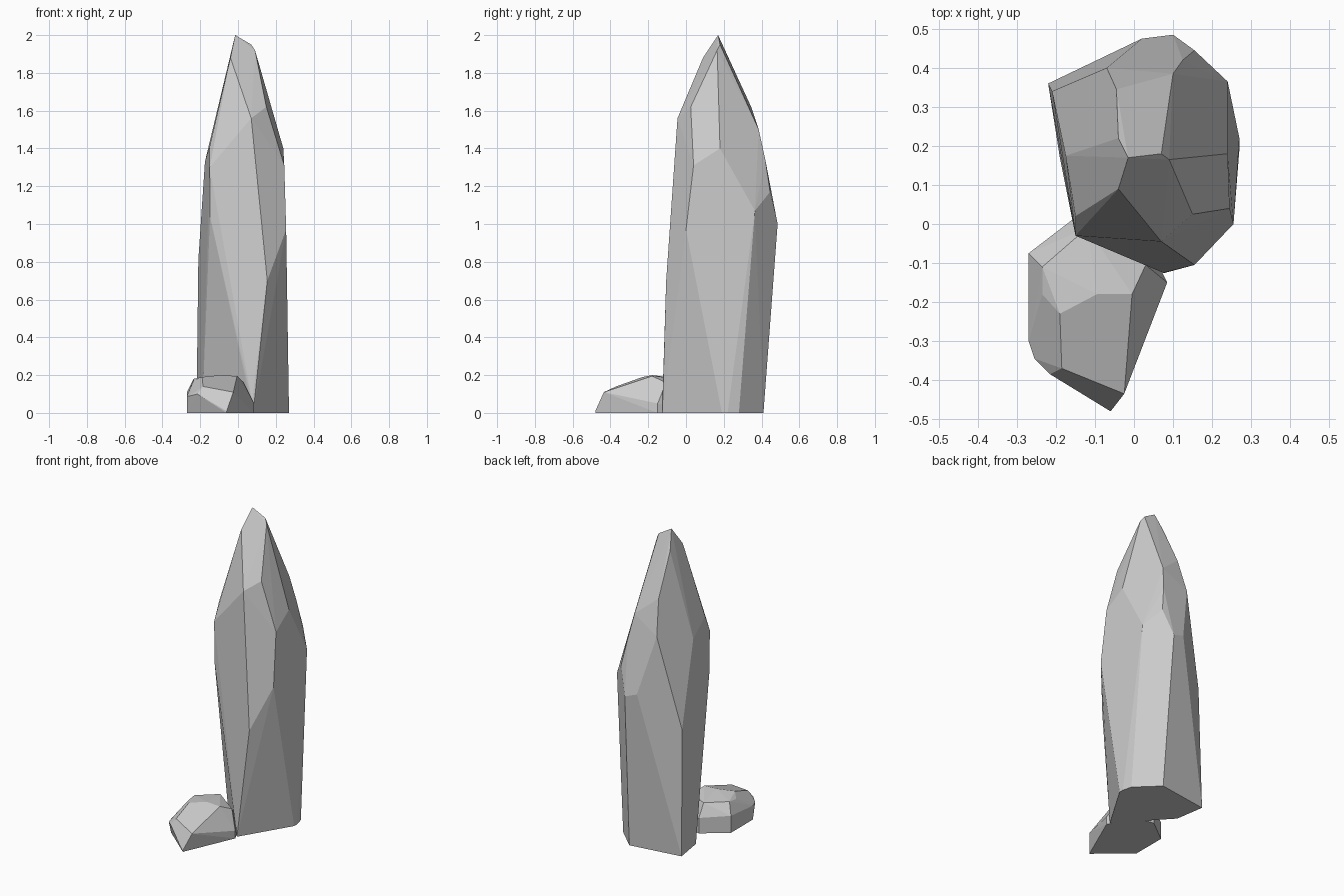
import bpy, bmesh, math


def hull_rock(name, points):
    """Faceted stone: convex hull of its corner points, near-flat facets merged."""
    bm = bmesh.new()
    for p in points:
        bm.verts.new(p)
    res = bmesh.ops.convex_hull(bm, input=bm.verts[:])
    loose = {v for v in res["geom_interior"] + res["geom_unused"]
             if isinstance(v, bmesh.types.BMVert) and v.is_valid}
    bmesh.ops.delete(bm, geom=list(loose), context='VERTS')
    bmesh.ops.dissolve_limit(bm, angle_limit=math.radians(2),
                             verts=bm.verts[:], edges=bm.edges[:])
    bmesh.ops.recalc_face_normals(bm, faces=bm.faces[:])
    mesh = bpy.data.meshes.new(name)
    bm.to_mesh(mesh)
    bm.free()
    obj = bpy.data.objects.new(name, mesh)
    bpy.context.collection.objects.link(obj)
    return obj


# Tall standing stone: foot, waist, shoulder, then tip
hull_rock("standing_stone", [
    (0.08, -0.125, 0), (0.27, 0.19, 0), (0.27, 0.22, 0), (0.255, 0.28, 0),
    (0.12, 0.41, 0), (-0.22, 0.36, 0), (-0.19, 0.17, 0),
    (0.075, -0.125, 0.06), (0.155, -0.105, 0.70), (0.255, 0.0, 0.97),
    (0.24, 0.365, 1.07), (0.10, 0.485, 1.0), (0.02, 0.475, 1.03),
    (-0.21, 0.34, 0.81), (-0.148, -0.03, 1.04),
    (-0.15, -0.03, 1.30), (0.245, 0.04, 1.31), (0.24, 0.18, 1.40),
    (0.155, 0.445, 1.17), (0.125, 0.42, 1.34), (-0.07, 0.40, 1.40),
    (-0.175, 0.175, 1.33), (-0.15, 0.02, 1.41),
    (0.07, -0.045, 1.56), (0.15, 0.025, 1.62), (0.10, 0.385, 1.50),
    (-0.045, 0.345, 1.62), (-0.04, 0.22, 1.88), (-0.04, 0.09, 1.88),
    (0.09, 0.165, 1.92), (0.07, 0.18, 1.95), (-0.015, 0.17, 2.0),
])

# Small stone at the front: foot, sides, then top
hull_rock("small_stone", [
    (0.085, -0.15, 0), (-0.06, -0.48, 0), (-0.27, -0.30, 0),
    (-0.27, -0.075, 0), (-0.12, 0.04, 0), (0.0, 0.02, 0),
    (0.085, -0.15, 0.05), (-0.06, -0.48, 0.01), (-0.025, -0.435, 0.11),
    (-0.215, -0.385, 0.10), (-0.255, -0.345, 0.09), (-0.27, -0.30, 0.09),
    (-0.27, -0.075, 0.11), (-0.12, 0.04, 0.10),
    (-0.185, -0.37, 0.14), (-0.19, -0.23, 0.19), (-0.235, -0.18, 0.17),
    (-0.235, -0.11, 0.18), (-0.12, -0.01, 0.18), (-0.095, -0.18, 0.20),
    (-0.005, -0.18, 0.195), (0.03, -0.105, 0.16),
])
